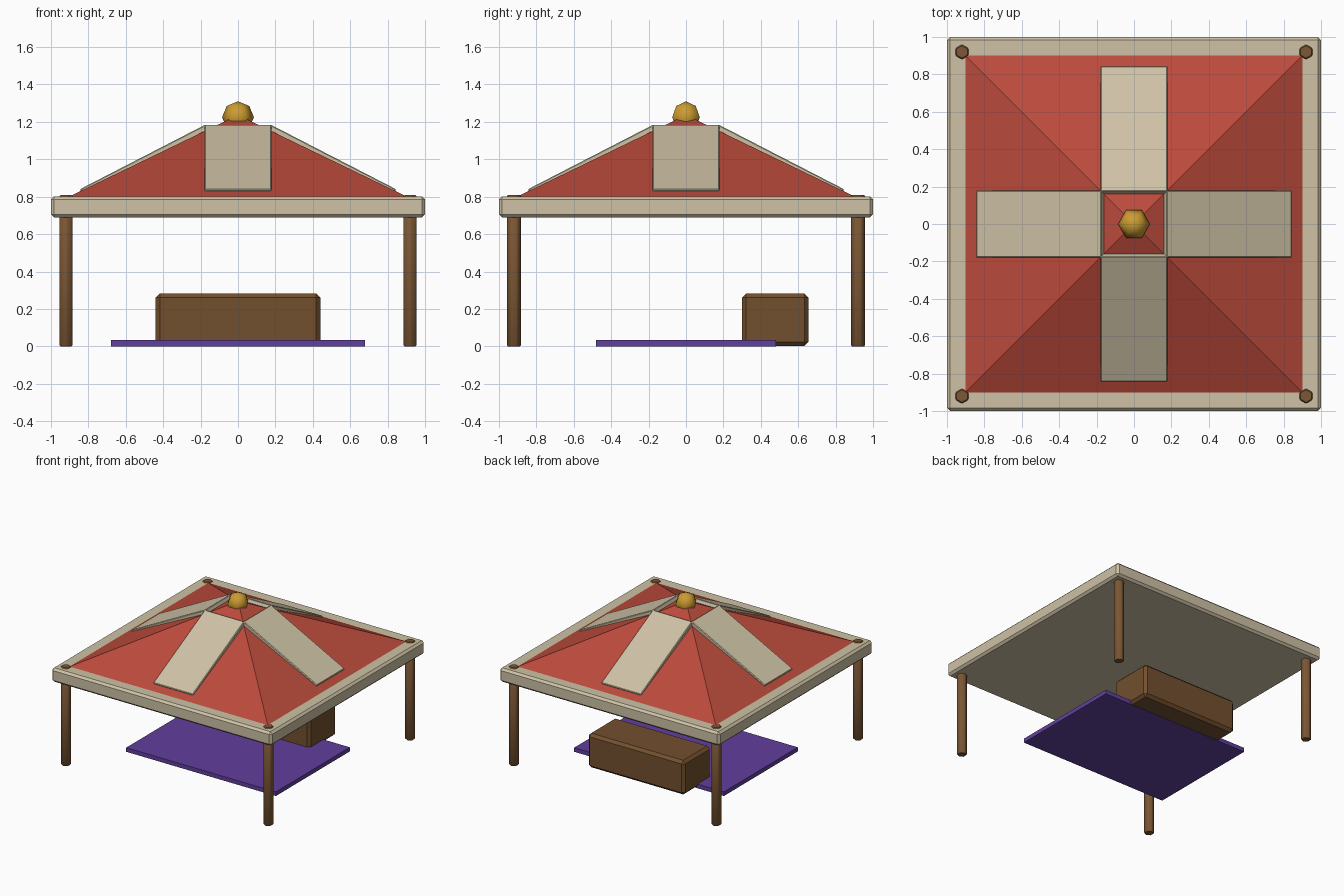
import bpy
import math
from mathutils import Matrix, Vector

if "Cube" in bpy.data.objects:
    bpy.data.objects.remove(bpy.data.objects["Cube"], do_unlink=True)


def material(name, rgb):
    m = bpy.data.materials.new(name)
    m.use_nodes = True
    colour = (*rgb, 1)
    m.diffuse_color = colour
    m.node_tree.nodes["Principled BSDF"].inputs["Base Color"].default_value = colour
    return m


CREAM = material("cream", (0.62, 0.54, 0.38))
RED = material("roof red", (0.50, 0.07, 0.045))
WOOD = material("post wood", (0.20, 0.095, 0.035))
DARK_WOOD = material("counter wood", (0.17, 0.08, 0.028))
GOLD = material("gold", (0.60, 0.33, 0.03))
PURPLE = material("rug purple", (0.12, 0.05, 0.34))


def finish(name, mat, bevel=0):
    """Name and colour the active object, chamfering its edges if asked."""
    ob = bpy.context.object
    ob.name = name
    ob.data.materials.append(mat)
    if bevel:
        mod = ob.modifiers.new("Chamfer", "BEVEL")
        mod.width = bevel
        mod.segments = 1
    return ob


def box(name, mat, low, high, bevel=0):
    low, high = Vector(low), Vector(high)
    bpy.ops.mesh.primitive_cube_add(size=1)
    bpy.context.object.data.transform(
        Matrix.Translation((low + high) / 2) @ Matrix.Diagonal((*(high - low), 1)))
    return finish(name, mat, bevel)


# Rug and counter on the ground
box("rug", PURPLE, (-0.68, -0.48, 0), (0.68, 0.48, 0.034))
box("counter", DARK_WOOD, (-0.44, 0.30, 0.002), (0.44, 0.655, 0.282), 0.022)

# Four hexagonal corner posts
for side, sx in (("left", 1), ("right", -1)):
    for end, sy in (("front", -1), ("back", 1)):
        bpy.ops.mesh.primitive_cylinder_add(
            vertices=6, radius=0.04, depth=0.808, location=(sx * 0.92, sy * 0.92, 0.404))
        finish(f"{end}_{side}_post", WOOD, 0.006)
        bpy.ops.object.shade_smooth_by_angle(angle=math.radians(65))

# Flat canopy frame and the pyramid roof on it
box("canopy_frame", CREAM, (-1, -1, 0.688), (1, 1, 0.802), 0.017)
ROOF_HALF, ROOF_BASE, ROOF_TOP = 0.925, 0.79, 1.237
bpy.ops.mesh.primitive_cone_add(
    vertices=4, radius1=ROOF_HALF * math.sqrt(2), depth=ROOF_TOP - ROOF_BASE,
    location=(0, 0, (ROOF_TOP + ROOF_BASE) / 2), rotation=(0, 0, math.pi / 4))
finish("roof", RED)

# Four sloping cloth strips, one on each roof face
outer, inner = Vector((0, -0.845, 0.84)), Vector((0, -0.175, 1.185))
run = inner - outer
pitch = math.atan2(run.z, run.y)
thick = 0.035
for i, face in enumerate(("front", "left", "back", "right")):
    strip = box(f"{face}_roof_strip", CREAM,
                (-0.18, -run.length / 2, -thick), (0.18, run.length / 2, 0), 0.005)
    strip.matrix_world = (Matrix.Rotation(i * math.pi / 2, 4, "Z")
                          @ Matrix.Translation((outer + inner) / 2)
                          @ Matrix.Rotation(pitch, 4, "X"))

# Faceted ball finial
bpy.ops.mesh.primitive_uv_sphere_add(
    segments=6, ring_count=4, radius=0.085, location=(0, 0, 1.225),
    rotation=(0, 0, math.pi / 2))
finish("finial", GOLD)
bpy.ops.object.shade_smooth_by_angle(angle=math.radians(65))
